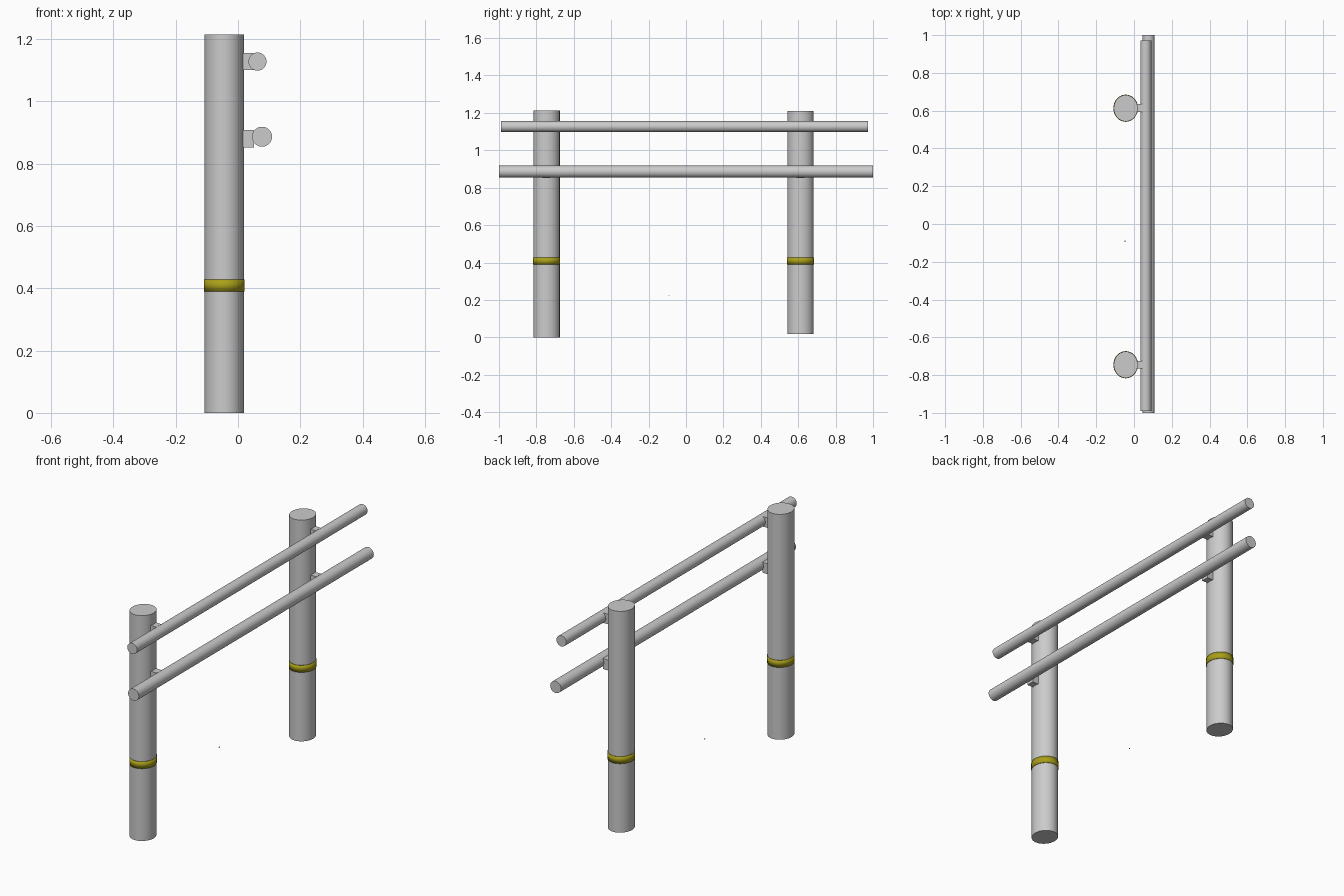
import bpy
from math import pi

if "Cube" in bpy.data.objects:
    bpy.data.objects.remove(bpy.data.objects["Cube"])

yellow = bpy.data.materials.new("yellow_paint")
yellow.diffuse_color = (0.40, 0.35, 0.01, 1)
yellow.use_nodes = True
yellow.node_tree.nodes["Principled BSDF"].inputs["Base Color"].default_value = yellow.diffuse_color


def smooth(ob):
    bpy.ops.object.shade_smooth_by_angle(angle=0.6)
    return ob


def post_tube(name, x, y, z0, z1, rx, ry, fill='NGON'):
    # upright, slightly oval cylinder
    bpy.ops.mesh.primitive_cylinder_add(vertices=32, radius=1, depth=z1 - z0,
                                        end_fill_type=fill,
                                        location=(x, y, (z0 + z1) / 2))
    ob = bpy.context.object
    ob.name = name
    ob.scale = (rx, ry, 1)
    bpy.ops.object.transform_apply(location=False, rotation=False, scale=True)
    return smooth(ob)


def rail(name, x, z, r, y0, y1):
    # horizontal round bar along y
    bpy.ops.mesh.primitive_cylinder_add(vertices=32, radius=r, depth=y1 - y0,
                                        location=(x, (y0 + y1) / 2, z),
                                        rotation=(pi / 2, 0, 0))
    bpy.context.object.name = name
    smooth(bpy.context.object)


def block(name, lo, hi):
    bpy.ops.mesh.primitive_cube_add(size=1, location=[(a + b) / 2 for a, b in zip(lo, hi)])
    ob = bpy.context.object
    ob.name = name
    ob.scale = [b - a for a, b in zip(lo, hi)]
    bpy.ops.object.transform_apply(location=False, rotation=False, scale=True)


X = -0.044
for side, y, z0, z1 in (("front", -0.745, 0.0, 1.214), ("back", 0.613, 0.018, 1.21)):
    # post
    post_tube(side + "_post", X, y, z0, z1, 0.0635, 0.07)
    # painted band, a thin ring around the post
    band = post_tube(side + "_band", X, y, 0.39, 0.428, 0.0655, 0.072, 'NOTHING')
    band.data.materials.append(yellow)
    ring = band.modifiers.new("thickness", 'SOLIDIFY')
    ring.thickness = 0.002
    # brackets joining post and rails
    block(side + "_upper_bracket", (0.01, y - 0.021, 1.10), (0.05, y + 0.021, 1.154))
    block(side + "_lower_bracket", (0.01, y - 0.021, 0.851), (0.052, y + 0.021, 0.907))

# rails
rail("upper_rail", 0.0625, 1.127, 0.029, -0.99, 0.972)
rail("lower_rail", 0.077, 0.886, 0.032, -1.0, 1.0)

# tiny loose chip between the posts
block("loose_chip", (-0.049, -0.094, 0.221), (-0.045, -0.088, 0.225))
